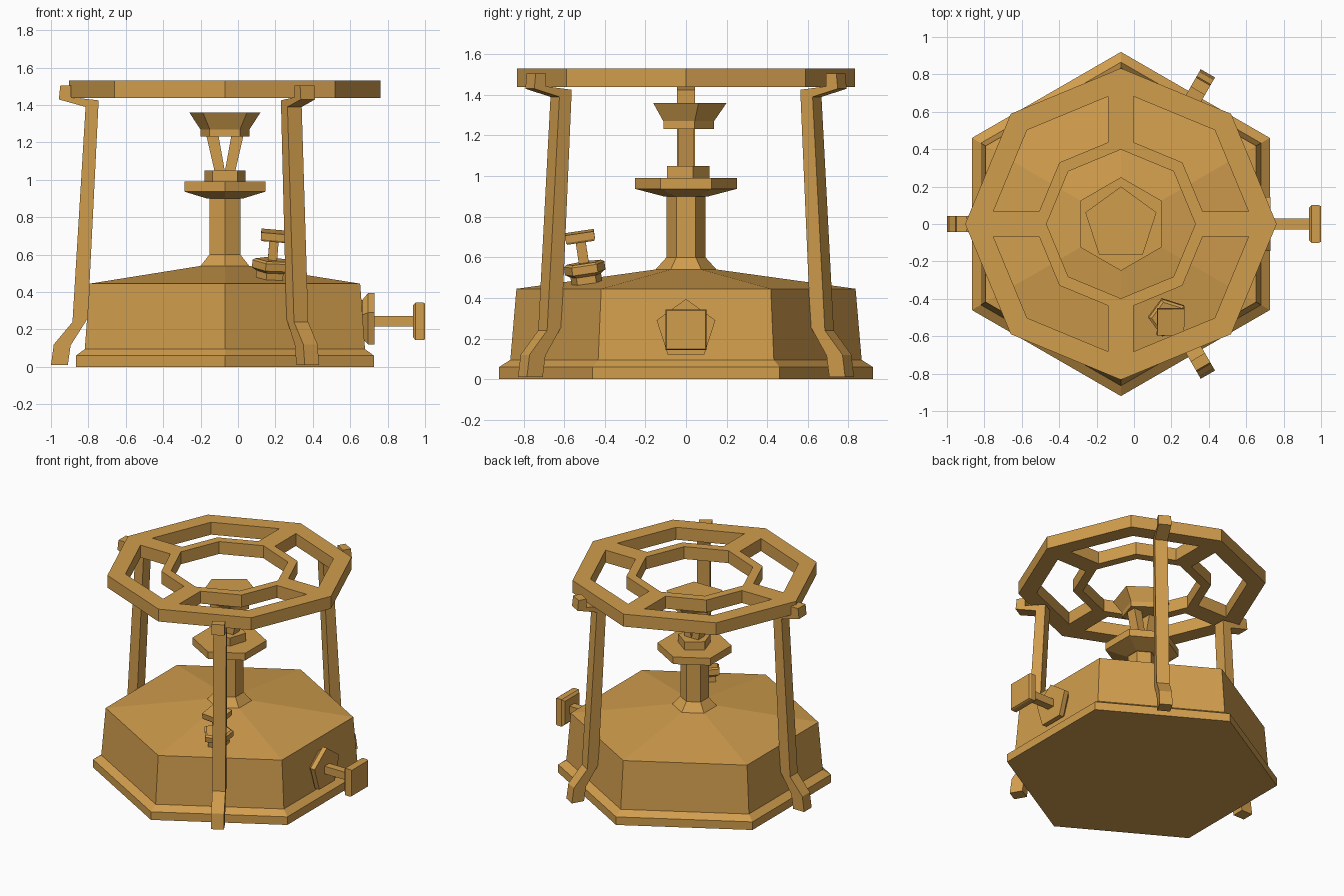
import bpy, bmesh
from math import sin, cos, tan, pi, radians
from mathutils import Matrix, Vector

cube = bpy.data.objects.get("Cube")
if cube:
    bpy.data.objects.remove(cube, do_unlink=True)

brass = bpy.data.materials.new("ochre_brass")
brass.use_nodes = True
color = (0.64, 0.34, 0.075, 1)
brass.diffuse_color = color
brass.node_tree.nodes["Principled BSDF"].inputs["Base Color"].default_value = color

CENTER = Matrix.Translation((-0.07, 0, 0))   # main axis of the burner


def finish(name, bm, matrix):
    bmesh.ops.recalc_face_normals(bm, faces=bm.faces)
    mesh = bpy.data.meshes.new(name)
    bm.to_mesh(mesh)
    bm.free()
    mesh.materials.append(brass)
    obj = bpy.data.objects.new(name, mesh)
    bpy.context.collection.objects.link(obj)
    obj.matrix_world = matrix
    return obj


def lathe(name, sides, phase, profile, matrix=CENTER, closed=False):
    """Low-sided turned part from (radius, height) pairs; capped, or closed into a ring."""
    bm = bmesh.new()
    angles = [radians(phase) + 2 * pi * i / sides for i in range(sides)]
    rings = [[bm.verts.new((r * cos(a), r * sin(a), z)) for a in angles] for r, z in profile]
    pairs = list(zip(rings, rings[1:]))
    if closed:
        pairs.append((rings[-1], rings[0]))
    else:
        bm.faces.new(rings[0])
        bm.faces.new(rings[-1])
    for low, high in pairs:
        for i in range(sides):
            j = (i + 1) % sides
            bm.faces.new((low[i], low[j], high[j], high[i]))
    return finish(name, bm, matrix)


def slab(name, outline, width, matrix):
    """Side outline in x and z, given a width along y."""
    bm = bmesh.new()
    face = bm.faces.new([bm.verts.new((x, -width / 2, z)) for x, z in outline])
    ext = bmesh.ops.extrude_face_region(bm, geom=[face])
    moved = [v for v in ext["geom"] if isinstance(v, bmesh.types.BMVert)]
    bmesh.ops.translate(bm, verts=moved, vec=(0, width, 0))
    return finish(name, bm, matrix)


def turn(degrees):
    return CENTER @ Matrix.Rotation(radians(degrees), 4, 'Z')


# Hexagonal tank with plinth, sloped roof and column
lathe("tank_and_column", 6, 90, [
    (0.92, 0), (0.92, 0.06), (0.865, 0.095), (0.835, 0.445),
    (0.15, 0.54), (0.096, 0.6), (0.096, 0.91)])
lathe("drip_disc", 6, 90, [(0.11, 0.9), (0.25, 0.937), (0.25, 0.99)])

# Burner head on a forked support
lathe("burner_hub", 5, 90, [(0.115, 0.985), (0.115, 1.05)])
for i in range(2):
    slab("fork_arm", [(0, 1.045), (0.055, 1.045), (0.1, 1.24), (0.035, 1.24)],
         0.075, turn(180 * i))
lathe("burner_cup", 5, 90, [(0.138, 1.233), (0.138, 1.27), (0.2, 1.36)])

# Pot stand: two octagonal rings joined by four spokes
BOTTOM, TOP = 1.438, 1.53
OUTER_IN, INNER_OUT = 0.71, 0.465
for name, inside, outside in (("outer_ring", OUTER_IN, 0.833), ("inner_ring", 0.398, INNER_OUT)):
    lathe(name, 8, 0, [(inside, BOTTOM), (outside, BOTTOM), (outside, TOP), (inside, TOP)],
          closed=True)
half = 0.068
cut = half * tan(pi / 8)
for i in range(4):
    bm = bmesh.new()
    layers = [[bm.verts.new((x, y, z)) for x, y in (
        (INNER_OUT, 0), (INNER_OUT - cut, half), (OUTER_IN - cut, half),
        (OUTER_IN, 0), (OUTER_IN - cut, -half), (INNER_OUT - cut, -half))]
        for z in (BOTTOM, TOP)]
    for layer in layers:
        bm.faces.new(layer)
    for a, b in ((1, 2), (4, 5)):
        bm.faces.new((layers[0][a], layers[0][b], layers[1][b], layers[1][a]))
    finish("spoke", bm, turn(90 * i))

# Three bent legs hooking around the ring
LEG = [(0.84, 0.01), (0.93, 0.01), (0.915, 0.12), (0.815, 0.24), (0.745, 1.39),
       (0.888, 1.43), (0.88, 1.505), (0.822, 1.505), (0.822, 1.442), (0.675, 1.425),
       (0.733, 0.26), (0.825, 0.115)]
for angle in (60, 180, 300):
    slab("leg", LEG, 0.088, turn(angle))

# Pressure valve on the left side of the tank
side = Matrix.Translation((0, 0, 0.243)) @ Matrix.Rotation(pi / 2, 4, 'Y')
lathe("valve_flange", 5, 180, [(0.115, 0.62), (0.115, 0.665), (0.152, 0.695), (0.152, 0.73)], side)
lathe("valve_stem", 4, 45, [(0.04, 0.72), (0.04, 0.95)], side)
lathe("valve_knob", 4, 45, [(0.12, 0.935), (0.142, 0.95), (0.142, 0.99), (0.135, 1)], side)

# Filler cap standing square to the roof
lean = Vector((0.085, -0.15, 1)).to_track_quat('Z', 'Y')
lean = Vector((0, 0, 1)).rotation_difference(Vector((0.085, -0.15, 1)))
cap = Matrix.Translation((0.175, -0.487, 0.465)) @ lean.to_matrix().to_4x4()
lathe("filler_neck", 5, 180, [(0.08, -0.03), (0.08, 0.06)], cap)
lathe("filler_flange", 5, 180, [(0.08, 0.045), (0.106, 0.06), (0.106, 0.1), (0.09, 0.11)], cap)
lathe("filler_stem", 4, 45, [(0.035, 0.1), (0.035, 0.23)], cap)
lathe("filler_knob", 4, 45, [(0.094, 0.215), (0.102, 0.225), (0.102, 0.262)], cap)
